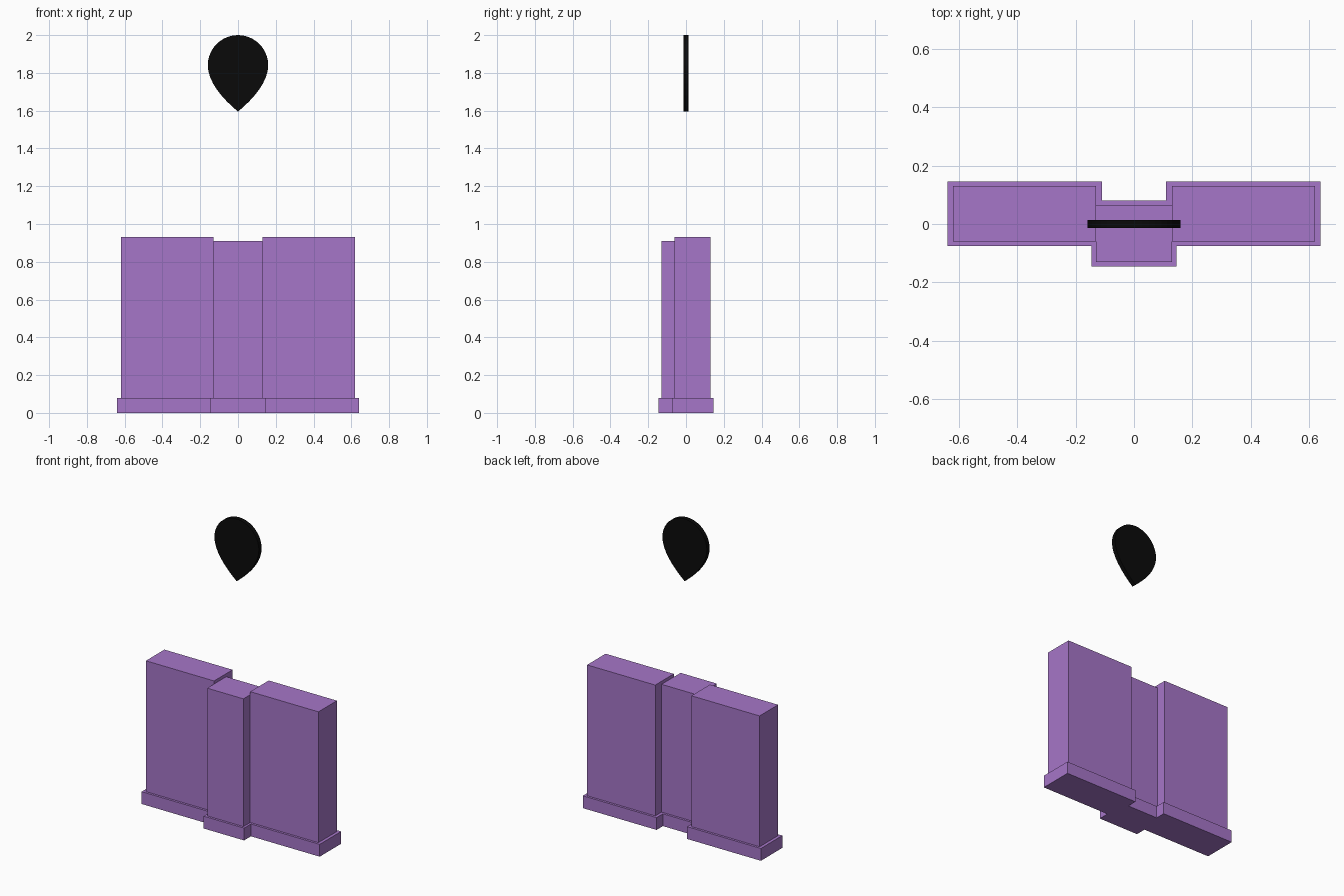
import bpy, bmesh, math

if "Cube" in bpy.data.objects:
    bpy.data.objects.remove(bpy.data.objects["Cube"])


def material(name, color):
    m = bpy.data.materials.new(name)
    m.diffuse_color = color
    m.use_nodes = True
    m.node_tree.nodes["Principled BSDF"].inputs["Base Color"].default_value = m.diffuse_color
    return m


purple = material("purple", (0.38, 0.18, 0.58, 1))
black = material("black", (0.003, 0.003, 0.003, 1))


def prism(name, points, offset, mat):
    """Extrude a closed planar outline along an offset vector."""
    bm = bmesh.new()
    face = bm.faces.new([bm.verts.new(p) for p in points])
    ext = bmesh.ops.extrude_face_region(bm, geom=[face])
    moved = [v for v in ext["geom"] if isinstance(v, bmesh.types.BMVert)]
    bmesh.ops.translate(bm, verts=moved, vec=offset)
    bmesh.ops.recalc_face_normals(bm, faces=bm.faces)
    mesh = bpy.data.meshes.new(name)
    bm.to_mesh(mesh)
    bm.free()
    mesh.materials.append(mat)
    obj = bpy.data.objects.new(name, mesh)
    bpy.context.collection.objects.link(obj)
    return obj


def block(name, x0, x1, y0, y1, z0, z1):
    outline = [(x0, y0, z0), (x1, y0, z0), (x1, y1, z0), (x0, y1, z0)]
    return prism(name, outline, (0, 0, z1 - z0), purple)


# Stepped plinth: one outline, mirrored about x = 0
half = [(0.145, -0.145), (0.145, -0.075), (0.64, -0.075),
        (0.64, 0.145), (0.11, 0.145), (0.11, 0.08)]
outline = half + [(-x, y) for x, y in reversed(half)]
prism("plinth", [(x, y, 0) for x, y in outline], (0, 0, 0.08), purple)

# Two tall side blocks and the lower, forward centre block
for side, s in (("left", -1), ("right", 1)):
    x0, x1 = sorted((s * 0.13, s * 0.62))
    block(side + "_block", x0, x1, -0.06, 0.13, 0.08, 0.93)
block("centre_block", -0.13, 0.13, -0.13, 0.065, 0.08, 0.91)

# Floating teardrop marker: round top, curved flanks meeting at a point
R, CZ, TIP = 0.16, 1.84, 1.595
right = [(R * math.sin(a), CZ + R * math.cos(a))
         for a in (math.radians(90 * i / 10) for i in range(11))]
ctrl = [(R, CZ), (R, 1.755), (0.085, 1.665), (0, TIP)]
for i in range(1, 8):
    t = i / 8
    w = ((1 - t) ** 3, 3 * t * (1 - t) ** 2, 3 * t * t * (1 - t), t ** 3)
    right.append(tuple(sum(k * c[j] for k, c in zip(w, ctrl)) for j in (0, 1)))
drop = right + [(0, TIP)] + [(-x, z) for x, z in reversed(right[1:])]
prism("teardrop_marker", [(x, -0.014, z) for x, z in drop], (0, 0.028, 0), black)
